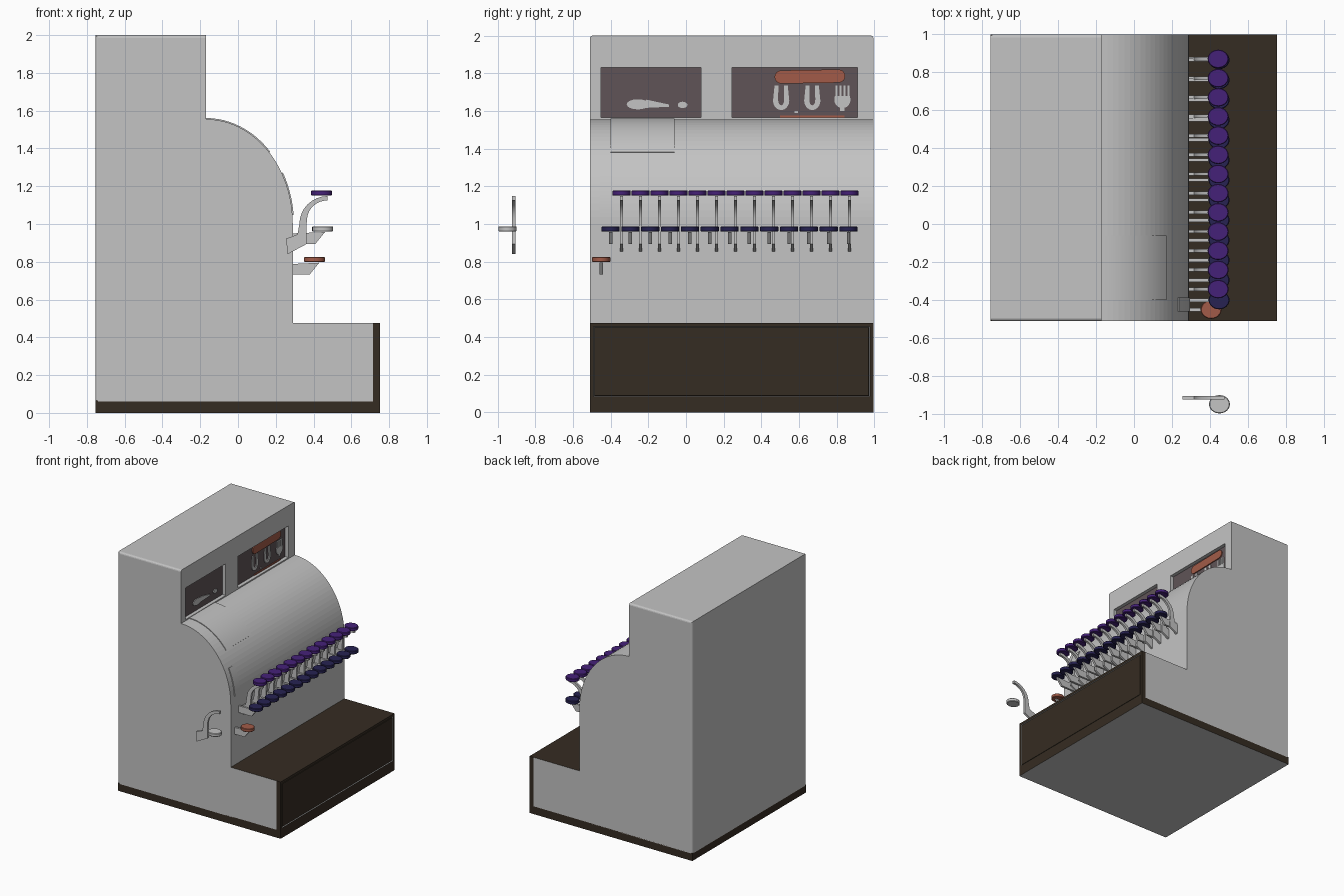
import bpy, bmesh, math
from mathutils import Vector

if "Cube" in bpy.data.objects:
    bpy.data.objects.remove(bpy.data.objects["Cube"])


def material(name, r, g, b):
    m = bpy.data.materials.new(name)
    m.use_nodes = True
    m.diffuse_color = (r, g, b, 1)
    m.node_tree.nodes["Principled BSDF"].inputs["Base Color"].default_value = (r, g, b, 1)
    return m


GREY = material("pale grey metal", 0.55, 0.55, 0.55)
BROWN = material("dark brown wood", 0.036, 0.025, 0.016)
GLASS = material("smoky window", 0.115, 0.088, 0.095)
PURPLE = material("purple key", 0.06, 0.015, 0.19)
NAVY = material("navy key", 0.02, 0.016, 0.085)
ORANGE = material("terracotta", 0.36, 0.105, 0.065)

Y0, Y1 = -0.51, 0.995       # case sides
XB, XF = -0.755, 0.715      # case back and drawer front


def finish(bm, name, mats, smooth=True):
    bmesh.ops.recalc_face_normals(bm, faces=bm.faces)
    mesh = bpy.data.meshes.new(name)
    bm.to_mesh(mesh)
    bm.free()
    ob = bpy.data.objects.new(name, mesh)
    bpy.context.collection.objects.link(ob)
    for m in mats:
        mesh.materials.append(m)
    if smooth:
        bpy.ops.object.select_all(action="DESELECT")
        ob.select_set(True)
        bpy.context.view_layer.objects.active = ob
        bpy.ops.object.shade_smooth_by_angle(angle=math.radians(30))
    return ob


def prism_mesh(pts, lo, hi, axis="y"):
    """Extrude a profile: (x, z) along y, or (y, z) along x."""
    bm = bmesh.new()
    place = (lambda a, b: (a, lo, b)) if axis == "y" else (lambda a, b: (lo, a, b))
    face = bm.faces.new([bm.verts.new(place(a, b)) for a, b in pts])
    new = bmesh.ops.extrude_face_region(bm, geom=[face])["geom"]
    move = Vector((0, hi - lo, 0) if axis == "y" else (hi - lo, 0, 0))
    bmesh.ops.translate(bm, vec=move, verts=[v for v in new if isinstance(v, bmesh.types.BMVert)])
    bmesh.ops.recalc_face_normals(bm, faces=bm.faces)
    return bm


def prism(name, pts, lo, hi, mat, axis="y"):
    return finish(prism_mesh(pts, lo, hi, axis), name, [mat])


def rect(a0, a1, b0, b1):
    return [(a0, b0), (a1, b0), (a1, b1), (a0, b1)]


def oval(ca, cb, ra, rb, start=0, end=360, n=16):
    steps = n if end - start == 360 else n + 1
    angles = [math.radians(start + (end - start) * i / n) for i in range(steps)]
    return [(ca + ra * math.cos(t), cb + rb * math.sin(t)) for t in angles]


def hood(start, end, grow=0.0, n=24):
    """Points along the rounded hood, from angle start to end."""
    return oval(-0.17, 1.0, 0.46 + grow, 0.555 + grow, start, end, n)


# Case: side profile swept across the width, top edges softened
profile = [(XB, 0.06), (XF, 0.06), (XF, 0.475), (0.29, 0.475)]
profile += hood(0, 90) + [(-0.17, 2.0), (XB, 2.0)]
bm = prism_mesh(profile, Y0, Y1)
edges = [e for e in bm.edges if all(v.co.x < XB + 0.01 and v.co.z > 0.05 for v in e.verts)
         and (abs(e.verts[0].co.z - e.verts[1].co.z) > 1)]
edges += [e for e in bm.edges if all(v.co.z > 1.99 for v in e.verts)
          and abs(e.verts[0].co.y - e.verts[1].co.y) < 0.01]
bmesh.ops.bevel(bm, geom=edges, offset=0.015, segments=3, affect="EDGES", profile=0.5)
case = finish(bm, "case", [GREY, BROWN], smooth=False)

# Window recesses
windows = [("left", -0.45, 0.08), ("right", 0.245, 0.91)]
for side, a, b in windows:
    cutter = prism("window_cutter", rect(a, b, 1.565, 1.83), -0.21, -0.1, GREY, "x")
    mod = case.modifiers.new("recess", "BOOLEAN")
    mod.operation, mod.solver, mod.object = "DIFFERENCE", "EXACT", cutter
    bpy.ops.object.select_all(action="DESELECT")
    case.select_set(True)
    bpy.context.view_layer.objects.active = case
    bpy.ops.object.modifier_apply(modifier=mod.name)
    bpy.data.objects.remove(cutter)
    prism("window_pane_" + side, rect(a, b, 1.565, 1.83), -0.212, -0.2, GLASS, "x")
bpy.ops.object.shade_smooth_by_angle(angle=math.radians(30))

# Wooden ledge on top of the drawer
for p in case.data.polygons:
    p.material_index = int(p.normal.z > 0.9 and 0.4 < p.center.z < 0.5)

# Base with a grey underside
bm = prism_mesh(rect(XB, XF, 0, 0.065), Y0, Y1)
for f in bm.faces:
    f.material_index = int(f.normal.z < -0.9)
finish(bm, "base", [BROWN, GREY])

# Drawer front: framed panel with a pale lined groove
bm = prism_mesh(rect(Y0, Y1, 0, 0.475), XF, 0.752, "x")
for f in bm.faces:
    f.material_index = int(f.normal.z < -0.9)
front = max(bm.faces, key=lambda f: f.calc_center_median().x)
# the frame is wider at the bottom
bmesh.ops.inset_region(bm, faces=[front], thickness=0.028)
for v in front.verts:
    if v.co.z < 0.2:
        v.co.z = 0.085
groove = bmesh.ops.inset_region(bm, faces=[front], thickness=0.005, depth=-0.008)["faces"]
rise = bmesh.ops.inset_region(bm, faces=[front], thickness=0.003, depth=0.006)["faces"]
for f in groove:
    f.material_index = 1
finish(bm, "drawer_front", [BROWN, GREY], smooth=False)


# Raised plates following the hood
def hood_plate(name, start, end, y0, y1):
    pts = hood(start, end, 0.006, 12) + hood(start, end, -0.01, 12)[::-1]
    prism(name, pts, y0, y1, GREY)


hood_plate("paper_cover", 43, 90, -0.4, -0.06)
hood_plate("side_slot_plate", 5, 29, -0.46, -0.385)


# Display signs inside the windows
def sign(name, pts, mat=GREY, depth=-0.194):
    prism(name, pts, -0.201, depth, mat, "x")


sign("sign_bar", oval(0.81, 1.785, 0.035, 0.035, -90, 90, 8)
     + oval(0.505, 1.78, 0.035, 0.035, 90, 270, 8), ORANGE, -0.192)
sign("sign_strip", rect(0.5, 0.84, 1.565, 1.575), ORANGE)
for i, y in enumerate((0.505, 0.67)):
    sign(f"sign_loop_{i}", oval(y, 1.655, 0.043, 0.05, 180, 360)
         + [(y + 0.035, 1.735), (y + 0.015, 1.735)]
         + oval(y, 1.66, 0.016, 0.03, 360, 180) + [(y - 0.015, 1.735), (y - 0.035, 1.735)])
sign("sign_fork_base", oval(0.83, 1.66, 0.043, 0.045, 180, 360) + [(0.87, 1.68), (0.79, 1.68)])
sign("sign_fork_stem", rect(0.818, 0.842, 1.6, 1.63))
for i in range(4):
    y = 0.793 + i * 0.021
    sign(f"sign_fork_tine_{i}", rect(y, y + 0.012, 1.67, 1.735))
sign("sign_dot", rect(0.575, 0.595, 1.588, 1.6))
sign("sign_spoon", oval(-0.255, 1.635, 0.06, 0.027))
sign("sign_spoon_handle", [(-0.24, 1.615), (-0.09, 1.622), (-0.09, 1.634), (-0.21, 1.66)])
sign("sign_small_oval", oval(-0.018, 1.632, 0.026, 0.017))


# Keys: round cap on a flat lever
def cap(name, x, y, z, mat):
    bm = bmesh.new()
    bmesh.ops.create_cone(bm, cap_ends=True, segments=24, radius1=0.055, radius2=0.055, depth=0.028)
    rims = [e for e in bm.edges if abs(e.verts[0].co.z - e.verts[1].co.z) < 0.001]
    bmesh.ops.bevel(bm, geom=rims, offset=0.004, segments=1, affect="EDGES")
    bmesh.ops.scale(bm, vec=(1, 0.88, 1), verts=bm.verts)
    bmesh.ops.translate(bm, vec=(x, y, z), verts=bm.verts)
    finish(bm, name, [mat])


def tall_lever(name, y):
    pts = [(0.262, 0.84), (0.365, 0.895), (0.362, 0.98)]
    pts += oval(0.475, 1.02, 0.11, 0.105, 175, 90, 8)
    pts += oval(0.475, 1.0, 0.15, 0.148, 90, 180, 8)
    pts += [(0.315, 0.945), (0.255, 0.922)]
    prism(name, pts, y - 0.009, y + 0.009, GREY)


def short_lever(name, x, y, z):
    pts = [(0.285, z), (x - 0.025, z), (x + 0.025, z + 0.062), (0.285, z + 0.055)]
    prism(name, pts, y - 0.009, y + 0.009, GREY)


for i in range(13):
    y = -0.342 + i * 0.1008
    tall_lever(f"upper_lever_{i}", y)
    cap(f"upper_key_{i}", 0.442, y, 1.164, PURPLE)
    y = -0.4 + i * 0.1052
    short_lever(f"lower_lever_{i}", 0.435, y, 0.895)
    cap(f"lower_key_{i}", 0.447, y, 0.973, NAVY)

# Single terracotta key
short_lever("single_lever", 0.405, -0.45, 0.733)
cap("single_key", 0.405, -0.45, 0.812, ORANGE)

# Detached side lever with a pale cap
tall_lever("side_lever", -0.913)
cap("side_key", 0.449, -0.947, 0.974, GREY)
